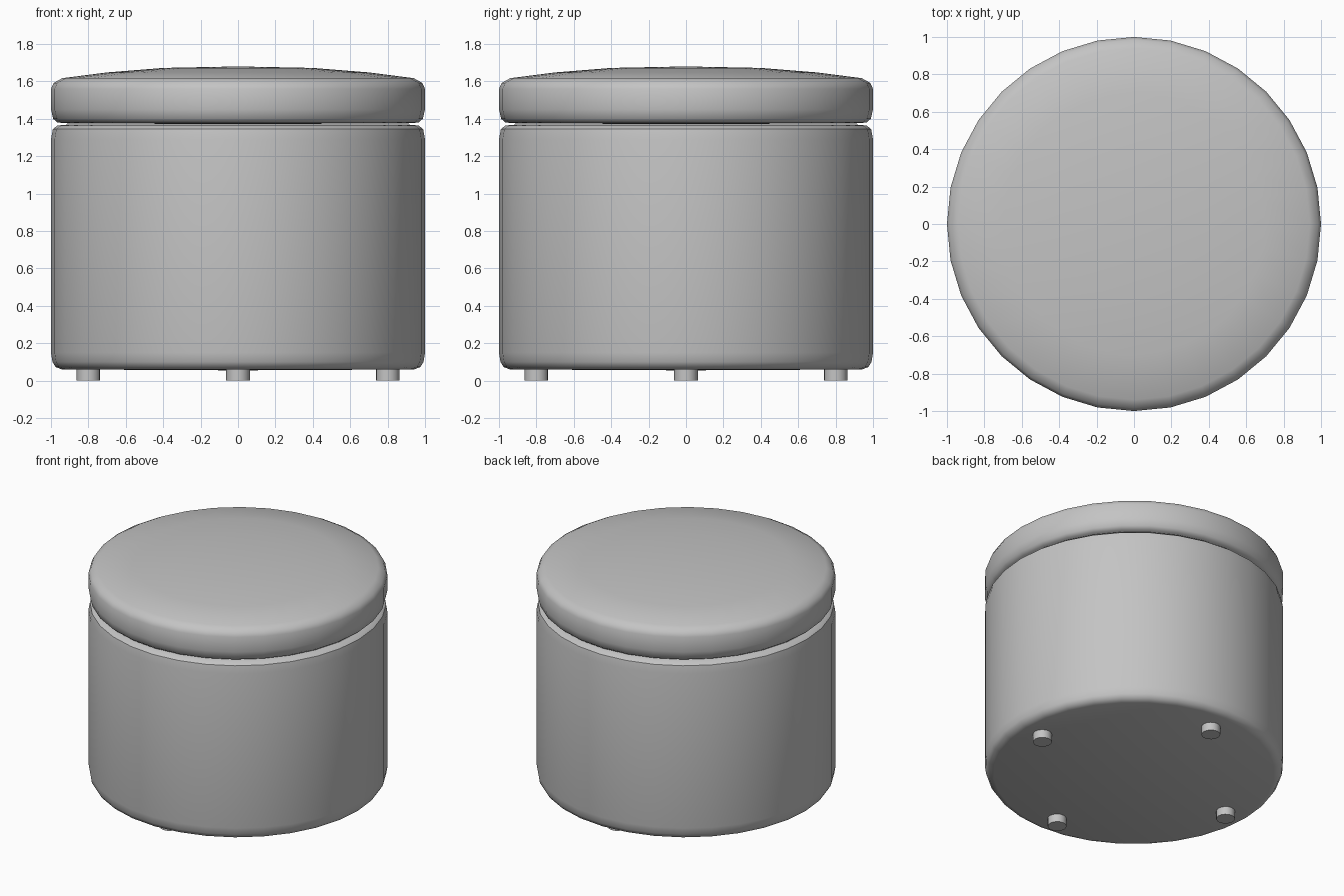
import bpy
import bmesh
import math

old = bpy.data.objects.get("Cube")
if old:
    bpy.data.objects.remove(old, do_unlink=True)


def make_material(name, rgb):
    mat = bpy.data.materials.new(name)
    mat.use_nodes = True
    mat.diffuse_color = (*rgb, 1)
    mat.node_tree.nodes["Principled BSDF"].inputs["Base Color"].default_value = (*rgb, 1)
    return mat


def lathe(name, profile, sides, mat, location=(0, 0, 0), angle=40):
    """Revolve (radius, height) points around z; the ends lie on the axis."""
    bm = bmesh.new()
    verts = [bm.verts.new((r, 0, z)) for r, z in profile]
    edges = [bm.edges.new(pair) for pair in zip(verts, verts[1:])]
    bmesh.ops.spin(bm, geom=verts + edges, cent=(0, 0, 0), axis=(0, 0, 1),
                   angle=math.tau, steps=sides, use_merge=True)
    bmesh.ops.remove_doubles(bm, verts=bm.verts, dist=0.0005)
    bmesh.ops.recalc_face_normals(bm, faces=bm.faces)
    mesh = bpy.data.meshes.new(name)
    bm.to_mesh(mesh)
    bm.free()
    mesh.materials.append(mat)
    obj = bpy.data.objects.new(name, mesh)
    obj.location = location
    bpy.context.collection.objects.link(obj)
    bpy.ops.object.select_all(action="DESELECT")
    obj.select_set(True)
    bpy.context.view_layer.objects.active = obj
    bpy.ops.object.shade_smooth_by_angle(angle=math.radians(angle))
    return obj


grey = make_material("grey upholstery", (0.55, 0.55, 0.55))

# Upholstered drum with softened rims
lathe("drum_body", [(0, 0.055), (0.94, 0.06), (0.975, 0.072), (0.992, 0.1),
                    (1, 0.15), (1, 1.29), (0.99, 1.345), (0.965, 1.364),
                    (0.9, 1.37), (0, 1.37)], 32, grey)

# Domed seat cushion resting on the drum
lathe("seat_cushion", [(0, 1.372), (0.9, 1.375), (0.965, 1.38), (0.988, 1.4),
                       (1, 1.45), (1, 1.56), (0.985, 1.592), (0.94, 1.617),
                       (0.7, 1.648), (0.4, 1.672), (0, 1.68)], 32, grey)

# Four short round feet
for i, name in enumerate(("left", "back", "right", "front")):
    a = i * math.pi / 2
    lathe(name + "_foot", [(0, 0), (0.063, 0), (0.063, 0.06), (0, 0.06)], 16,
          grey, (0.8 * math.cos(a), 0.8 * math.sin(a), 0))
